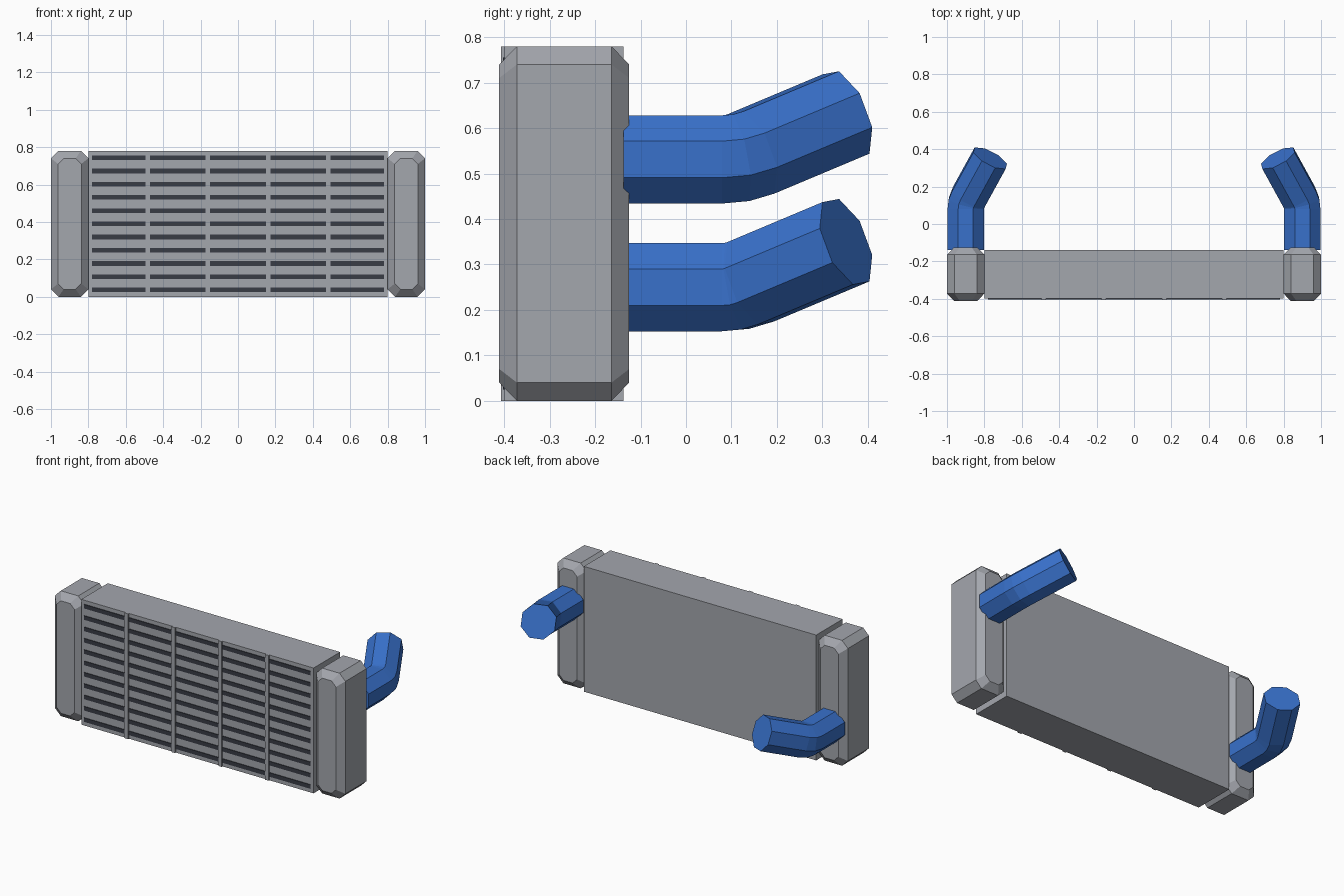
import bpy, bmesh
from mathutils import Vector

if "Cube" in bpy.data.objects:
    bpy.data.objects.remove(bpy.data.objects["Cube"])


def material(name, rgb):
    m = bpy.data.materials.new(name)
    m.diffuse_color = (*rgb, 1)
    m.use_nodes = True
    m.node_tree.nodes["Principled BSDF"].inputs["Base Color"].default_value = m.diffuse_color
    return m


grey = material("radiator_grey", (0.37, 0.385, 0.42))
dark = material("slot_dark", (0.04, 0.045, 0.06))
blue = material("hose_blue", (0.04, 0.165, 0.60))


def finish(bm, name, mat):
    bmesh.ops.recalc_face_normals(bm, faces=bm.faces[:])
    me = bpy.data.meshes.new(name)
    bm.to_mesh(me)
    bm.free()
    me.materials.append(mat)
    ob = bpy.data.objects.new(name, me)
    bpy.context.collection.objects.link(ob)
    return ob


def box(name, mat, lo, hi):
    bm = bmesh.new()
    bmesh.ops.create_cube(bm, size=1)
    for v in bm.verts:
        v.co = Vector([l + (c + 0.5) * (h - l) for c, l, h in zip(v.co, lo, hi)])
    return finish(bm, name, mat)


def octagon(w, h, c):
    """Rectangle of half size w, h with corners cut by c."""
    return [(w, h - c), (w - c, h), (c - w, h), (-w, h - c),
            (-w, c - h), (c - w, -h), (w - c, -h), (w, c - h)]


def loft(name, mat, rings):
    """Skin a list of equal point rings and cap both ends."""
    bm = bmesh.new()
    loops = [[bm.verts.new(p) for p in r] for r in rings]
    for a, b in zip(loops, loops[1:]):
        for i in range(len(a)):
            j = (i + 1) % len(a)
            bm.faces.new((a[i], a[j], b[j], b[i]))
    bm.faces.new(loops[0])
    bm.faces.new(loops[-1])
    return finish(bm, name, mat)


# Core block with dark slots and vertical dividers on the front
box("core", grey, (-0.8, -0.399, 0), (0.8, -0.138, 0.78))
for i in range(11):
    z = 0.037 + i * 0.0706
    box(f"slot_{i + 1}", dark, (-0.78, -0.403, z - 0.0125), (0.78, -0.398, z + 0.0125))
for i in range(4):
    x = -0.483 + i * 0.322
    box(f"divider_{i + 1}", grey, (x - 0.012, -0.407, 0), (x + 0.012, -0.398, 0.78))

# Side tanks and hoses: the right hose sits higher, both lean inwards and up
for side, sx, hose_z in (("left", -1, 0.25), ("right", 1, 0.531)):
    big, small = octagon(0.1, 0.39, 0.04), octagon(0.062, 0.35, 0.03)
    sections = ((-0.411, small), (-0.372, big), (-0.164, big), (-0.125, small))
    loft(f"{side}_tank", grey,
         [[(sx * 0.9 + x, y, 0.39 + z) for x, z in prof] for y, prof in sections])

    fwd = Vector((0, 1, 0))
    out = Vector((-sx * 0.55, 1, 0.42)).normalized()
    corner = Vector((sx * 0.9, 0.114, hose_z))
    end = corner + out * (0.238 / out.y)
    a, b = corner - fwd * 0.035, corner + out * 0.035
    path = [(Vector((sx * 0.9, -0.138, hose_z)), fwd), (a, fwd),
            ((a + 2 * corner + b) / 4, (fwd + out).normalized()), (b, out), (end, out)]
    prof = octagon(0.097, 0.097, 0.0568)
    rings = []
    for p, d in path:
        q = fwd.rotation_difference(d)
        rings.append([p + q @ Vector((x, 0, z)) for x, z in prof])
    loft(f"{side}_hose", blue, rings)
